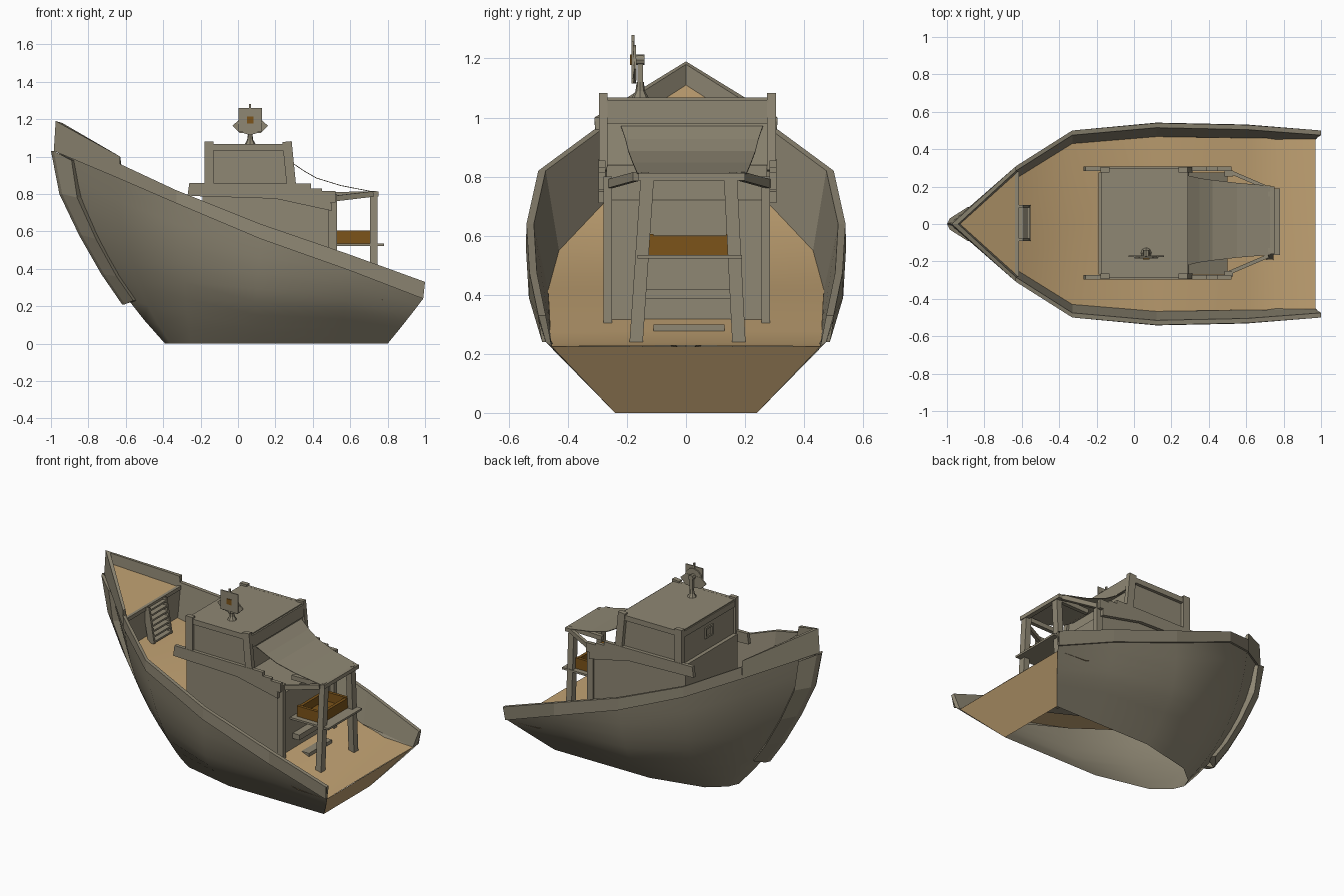
import bpy, bmesh, math
from mathutils import Vector


def material(name, rgb):
    m = bpy.data.materials.new(name)
    m.diffuse_color = (*rgb, 1)
    return m


GREY = material("weathered grey wood", (0.275, 0.245, 0.175))
TAN = material("tan deck wood", (0.555, 0.375, 0.178))
BROWN = material("dark brown wood", (0.2, 0.088, 0.01))


def make(name, verts, faces, mat, smooth=False):
    me = bpy.data.meshes.new(name)
    bm = bmesh.new()
    vs = [bm.verts.new(v) for v in verts]
    for f in faces:
        bm.faces.new([vs[i] for i in f])
    bmesh.ops.remove_doubles(bm, verts=bm.verts, dist=0.0005)
    bmesh.ops.recalc_face_normals(bm, faces=bm.faces)
    bm.to_mesh(me)
    bm.free()
    me.materials.append(mat)
    ob = bpy.data.objects.new(name, me)
    bpy.context.collection.objects.link(ob)
    if smooth:
        for o in bpy.context.selected_objects:
            o.select_set(False)
        bpy.context.view_layer.objects.active = ob
        ob.select_set(True)
        bpy.ops.object.shade_smooth_by_angle(angle=math.radians(40))
    return ob


def sheet(name, rows, mat, smooth=False, mirror=True):
    """Skin a list of equal-length point rows, optionally on both sides of y = 0."""
    verts, faces = [], []
    n = len(rows[0])
    for s in ((1, -1) if mirror else (1,)):
        base = len(verts)
        verts += [(x, s * y, z) for r in rows for x, y, z in r]
        for i in range(len(rows) - 1):
            for j in range(n - 1):
                a = base + i * n + j
                faces.append((a, a + 1, a + n + 1, a + n))
    return make(name, verts, faces, mat, smooth)


def extrude(name, profile, y0, y1, mat=GREY):
    """Extrude an xz profile along y."""
    n = len(profile)
    verts = [(x, y, z) for y in (y0, y1) for x, z in profile]
    faces = [tuple(range(n)), tuple(range(2 * n - 1, n - 1, -1))]
    faces += [(i, (i + 1) % n, n + (i + 1) % n, n + i) for i in range(n)]
    return make(name, verts, faces, mat)


def box(name, x0, x1, y0, y1, z0, z1, mat=GREY):
    return extrude(name, [(x0, z0), (x1, z0), (x1, z1), (x0, z1)], y0, y1, mat)


def beam(name, p, q, w, h, mat=GREY):
    """Square bar from p to q."""
    p, q = Vector(p), Vector(q)
    d = (q - p).normalized()
    up = Vector((0, 0, 1)) if abs(d.z) < 0.8 else Vector((1, 0, 0))
    a = d.cross(up).normalized() * w / 2
    b = a.cross(d).normalized() * h / 2
    verts = [c + i * a + j * b for c in (p, q) for i, j in ((-1, -1), (1, -1), (1, 1), (-1, 1))]
    faces = [(0, 1, 2, 3), (7, 6, 5, 4)] + [(i, (i + 1) % 4, 4 + (i + 1) % 4, 4 + i) for i in range(4)]
    return make(name, verts, faces, mat)


# Hull stations: keel, mid and rail points from bow to stern
stations = [
    ((-0.39, 0, 0), (-0.76, 0, 0.50), (-0.96, 0, 1.03)),
    ((-0.36, 0.07, 0), (-0.57, 0.20, 0.42), (-0.63, 0.295, 0.88)),
    ((-0.25, 0.16, 0), (-0.29, 0.375, 0.33), (-0.33, 0.488, 0.75)),
    ((0.10, 0.24, 0), (0.10, 0.455, 0.22), (0.12, 0.53, 0.56)),
    ((0.52, 0.24, 0), (0.57, 0.42, 0.18), (0.60, 0.52, 0.39)),
    ((0.80, 0.24, 0), (0.895, 0.355, 0.117), (0.99, 0.475, 0.24)),
]
rows = []
for st in stations:
    b, m, r = map(Vector, st)
    c = 2 * m - (r + b) / 2
    pts = [(1 - t) ** 2 * b + 2 * t * (1 - t) * c + t * t * r for t in [k / 8 for k in range(9)]]
    # the lower sides never bulge past the straight transom edge
    rows.append([(p.x, min(p.y, 0.24 + 0.98 * p.z), p.z) for p in pts])
sheet("hull", rows, GREY, True)

# Bulwarks: rail, outer top, inner top, deck edge
tops = [(-0.63, 0.31, 0.96), (-0.33, 0.50, 0.82), (0.12, 0.54, 0.64), (0.60, 0.53, 0.475), (1.0, 0.50, 0.33)]
edge = [(-0.62, 0.25, 0.74), (-0.33, 0.43, 0.55), (0.12, 0.467, 0.415), (0.60, 0.46, 0.275), (0.97, 0.455, 0.225)]
main = []
for st, t, e in zip(stations[1:], tops, edge):
    r = st[2]
    main.append([r, (r[0], r[1] + 0.012, r[2]), t, (t[0], t[1] - 0.025, t[2]), e])
sheet("bulwark", main, GREY)
sheet("stern_bulwark_end", [[main[-1][0], main[-1][4]], [main[-1][2], main[-1][3]]], GREY)
sheet("bow_bulwark", [
    [(-0.96, 0, 1.03), (-0.985, 0, 1.03), (-0.975, 0, 1.19), (-0.94, 0, 1.18), (-0.93, 0, 1.11)],
    [(-0.63, 0.295, 0.88), (-0.63, 0.305, 0.88), (-0.63, 0.31, 1.0), (-0.63, 0.285, 1.0), (-0.62, 0.28, 0.93)]], GREY)
sheet("bow_bulwark_end", [[(-0.63, 0.30, 0.88), (-0.62, 0.27, 0.88)],
                          [(-0.63, 0.31, 1.0), (-0.63, 0.285, 1.0)]], GREY)

# Decks, transom and bulkhead
deck = edge[:3] + [(0.45, 0.462, 0.335)] + edge[3:4] + [(0.76, 0.458, 0.235)] + edge[4:]
sheet("main_deck", [[(x, -y, z), (x, 0, z + 0.003), (x, y, z)] for x, y, z in deck], TAN, True, False)
make("bow_deck", [(-0.93, 0, 1.11), (-0.62, 0.28, 0.93), (-0.62, -0.28, 0.93)], [(0, 1, 2)], TAN)
sheet("transom", [[(0.80, -0.24, 0), (0.80, 0.24, 0)], [(0.97, -0.455, 0.225), (0.97, 0.455, 0.225)]], TAN, False, False)
sheet("bow_bulkhead", [[(-0.62, -0.25, 0.73), (-0.62, 0.25, 0.73)],
                       [(-0.62, -0.28, 0.93), (-0.62, 0.28, 0.93)]], GREY, False, False)
beam("bow_deck_edge", (-0.625, -0.28, 0.93), (-0.625, 0.28, 0.93), 0.02, 0.025)

# Stem board wrapped around the bow
outer = [(-1.0, 1.03), (-0.955, 0.80), (-0.85, 0.58), (-0.73, 0.37), (-0.62, 0.21)]
inner = [(-0.89, 0.98), (-0.86, 0.78), (-0.76, 0.56), (-0.65, 0.36), (-0.56, 0.23)]
stem = [[(a[0], 0, a[1]), (a[0] + 0.015, 0.03, a[1]), (b[0], 0.09, b[1]), (b[0] + 0.03, 0.04, b[1])]
        for a, b in zip(outer, inner)]
sheet("stem_board", stem, GREY)
sheet("stem_cap", [[stem[0][0], stem[0][1]], [stem[0][3], stem[0][2]]], GREY)
sheet("stem_foot", [[stem[-1][0], stem[-1][1]], [stem[-1][3], stem[-1][2]]], GREY)

# Bow ladder
for y in (-0.085, 0.095):
    beam("ladder_side", (-0.615, y, 0.94), (-0.575, y, 0.71), 0.014, 0.045)
for k in range(7):
    x, z = -0.612 + 0.006 * k, 0.92 - 0.033 * k
    box("ladder_tread", x - 0.022, x + 0.022, -0.085, 0.095, z - 0.006, z + 0.006)

# Lower house
extrude("lower_house", [(-0.19, 0.49), (0.50, 0.30), (0.50, 0.72), (0.30, 0.84), (-0.19, 0.84)], -0.27, 0.275)
for y in (-0.285, 0.295):
    extrude("side_plank", [(-0.27, 0.79), (0.20, 0.775), (0.50, 0.71), (0.50, 0.75), (0.30, 0.855), (-0.26, 0.86)],
            y - 0.012, y + 0.012)
    for k, (x, z) in enumerate([(0.30, 0.855), (0.36, 0.83), (0.43, 0.815)]):
        box("side_step", x, x + 0.09, y - 0.012, y + 0.012, z - 0.06, z)
for y in (-0.265, 0.27):
    box("house_corner_post", 0.485, 0.528, y - 0.015, y + 0.015, 0.30, 0.80)

# Upper cabin with frame and roof
extrude("upper_cabin", [(-0.165, 0.82), (0.295, 0.82), (0.275, 1.06), (-0.165, 1.06)], -0.275, 0.28)
box("cabin_roof", -0.17, 0.28, -0.285, 0.29, 1.055, 1.067)
for y in (-0.28, 0.29):
    beam("cabin_front_post", (-0.155, y, 0.82), (-0.155, y, 1.08), 0.03, 0.05)
    beam("cabin_rear_post", (0.288, y, 0.82), (0.262, y, 1.08), 0.03, 0.05)
    beam("cabin_top_rail", (-0.17, y, 1.05), (0.27, y, 1.05), 0.02, 0.035)
beam("cabin_rear_beam", (0.28, -0.27, 1.02), (0.28, 0.28, 1.02), 0.02, 0.08)
beam("cabin_front_beam", (-0.168, -0.27, 1.04), (-0.168, 0.28, 1.04), 0.015, 0.04)
for a, b, c, d in ((-0.04, 0.04, 0.98, 0.992), (-0.04, 0.04, 0.92, 0.932),
                   (-0.04, -0.028, 0.92, 0.992), (0.028, 0.04, 0.92, 0.992)):
    box("window_frame", -0.174, -0.16, a, b, c, d)

# Sagging canopy
path = [(0.285, 0.97, 0.24), (0.35, 0.925, 0.225), (0.42, 0.885, 0.215), (0.55, 0.845, 0.20), (0.73, 0.81, 0.185)]
canopy = sheet("canopy", [[(x, 0.02 - w, z), (x, 0.02 + w, z)] for x, z, w in path], GREY, False, False)
mod = canopy.modifiers.new("thickness", "SOLIDIFY")
mod.thickness = 0.004
mod.offset = 0

# Stern frame under the canopy
for s in (-1, 1):
    beam("frame_post", (0.725, 0.005 + s * 0.175, 0.22), (0.725, 0.01 + s * 0.14, 0.81), 0.045, 0.04)
    beam("frame_brace", (0.51, 0.01 + s * 0.27, 0.775), (0.72, 0.01 + s * 0.18, 0.80), 0.02, 0.03)
    beam("frame_top_side", (0.50, 0.01 + s * 0.15, 0.795), (0.74, 0.01 + s * 0.15, 0.80), 0.025, 0.03)
beam("frame_top_bar", (0.735, -0.16, 0.80), (0.735, 0.20, 0.80), 0.03, 0.025)
box("shelf", 0.50, 0.78, -0.165, 0.19, 0.522, 0.535)

# Steps down from the house
box("upper_step", 0.50, 0.55, -0.14, 0.15, 0.385, 0.42)
box("lower_step", 0.50, 0.60, -0.11, 0.13, 0.25, 0.30)

# Brown tray on the shelf
for y in (-0.12, 0.145):
    box("tray_side", 0.525, 0.71, y - 0.01, y + 0.01, 0.535, 0.605, BROWN)
for x in (0.535, 0.698):
    box("tray_end", x - 0.01, x + 0.01, -0.125, 0.15, 0.535, 0.60, BROWN)
box("tray_floor", 0.53, 0.70, -0.12, 0.145, 0.535, 0.545, BROWN)

# Roof wheel on its stand
cx, cz = 0.065, 1.195


def disc(name, r, n, y0, y1, turn=0.0, z=cz, mat=GREY):
    pts = [(cx + r * math.cos(turn + 2 * math.pi * k / n), z + r * math.sin(turn + 2 * math.pi * k / n))
           for k in range(n)]
    return extrude(name, pts, y0, y1, mat)


sheet("stand_foot", [[(cx + r * math.cos(k * math.pi / 4), -0.155 + r * math.sin(k * math.pi / 4), z)
                      for k in range(9)] for r, z in ((0.03, 1.065), (0.016, 1.09), (0.012, 1.12))],
      GREY, False, False)
beam("stand_post", (cx, -0.155, 1.07), (cx, -0.155, 1.21), 0.02, 0.02)
disc("axle", 0.018, 8, -0.185, -0.14)
disc("wheel_plate", 0.09, 4, -0.185, -0.178, math.pi / 4)
disc("wheel_rim", 0.065, 12, -0.178, -0.170, 0, 1.18)
box("wheel_hub", cx - 0.018, cx + 0.018, -0.189, -0.184, cz - 0.018, cz + 0.018, BROWN)
beam("wheel_upright", (cx, -0.18, 1.115), (cx, -0.18, 1.28), 0.01, 0.01)
extrude("wheel_wings", [(-0.03, 1.165), (0.01, 1.125), (0.12, 1.125), (0.16, 1.165), (0.12, 1.20), (0.01, 1.20)],
        -0.176, -0.168)
